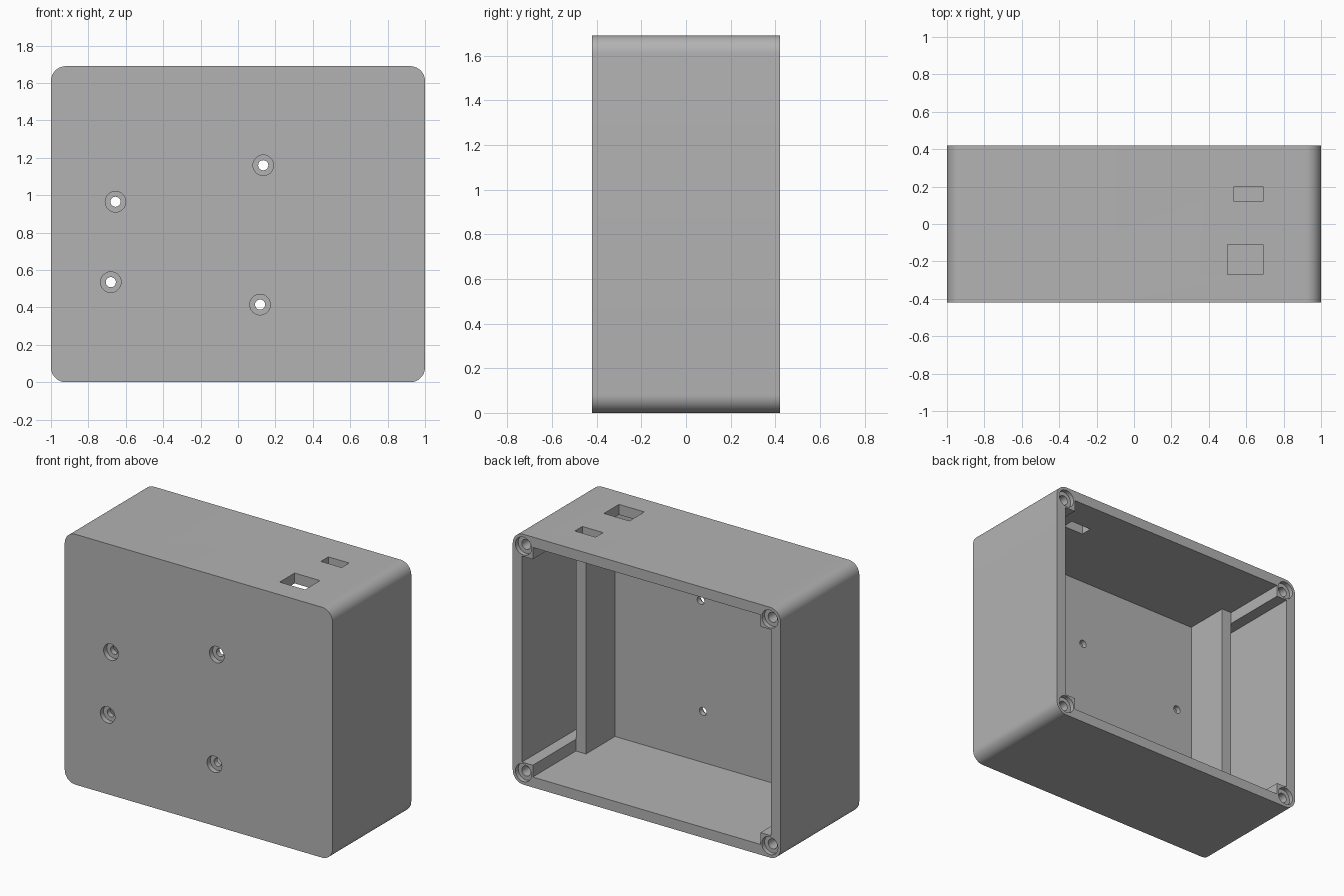
import bpy, bmesh, math
from math import sin, cos, pi

if "Cube" in bpy.data.objects:
    bpy.data.objects.remove(bpy.data.objects["Cube"], do_unlink=True)

W, D, H = 1.0, 0.42, 1.69      # half width, half depth, height
R, WALL, POST = 0.08, 0.07, 0.15

grey = bpy.data.materials.new("plain grey")
grey.use_nodes = True
grey.diffuse_color = (0.45, 0.45, 0.45, 1)
grey.node_tree.nodes["Principled BSDF"].inputs["Base Color"].default_value = (0.45, 0.45, 0.45, 1)


def extrude(name, outline, y0, y1):
    """Extrude an (x, z) outline along y."""
    bm = bmesh.new()
    face = bm.faces.new([bm.verts.new((x, y0, z)) for x, z in outline])
    new = bmesh.ops.extrude_face_region(bm, geom=[face])["geom"]
    bmesh.ops.translate(bm, vec=(0, y1 - y0, 0),
                        verts=[g for g in new if isinstance(g, bmesh.types.BMVert)])
    bmesh.ops.recalc_face_normals(bm, faces=bm.faces)
    mesh = bpy.data.meshes.new(name)
    bm.to_mesh(mesh)
    bm.free()
    mesh.materials.append(grey)
    ob = bpy.data.objects.new(name, mesh)
    bpy.context.collection.objects.link(ob)
    return ob


def arc(cx, cz, r, start, sweep, n):
    return [(cx + r * cos(start + sweep * i / n), cz + r * sin(start + sweep * i / n))
            for i in range(n + 1)]


def rect(x0, x1, z0, z1):
    return [(x0, z0), (x1, z0), (x1, z1), (x0, z1)]


def activate(ob):
    bpy.ops.object.select_all(action='DESELECT')
    ob.select_set(True)
    bpy.context.view_layer.objects.active = ob


def cut(target, cutter):
    mod = target.modifiers.new("cut", 'BOOLEAN')
    mod.operation = 'DIFFERENCE'
    mod.solver = 'EXACT'
    mod.object = cutter
    cutter.hide_render = True
    activate(target)
    bpy.ops.object.modifier_apply(modifier=mod.name)
    bpy.data.objects.remove(cutter, do_unlink=True)


def drill(target, x, z, r, y0, y1):
    cut(target, extrude("drill", arc(x, z, r, 0, 2 * pi, 32)[:-1], y0, y1))


# Rounded box
corners = [(W - R, H - R), (R - W, H - R), (R - W, R), (W - R, R)]
outline = []
for i, (x, z) in enumerate(corners):
    outline += arc(x, z, R, i * pi / 2, pi / 2, 12)
shell = extrude("case_shell", outline, -D, D)

# Cavity open at the back, leaving a square post in every corner
xi, xp = W - WALL, W - POST
cavity = [(xp, WALL), (xp, POST), (xi, POST),
          (xi, H - POST), (xp, H - POST), (xp, H - WALL)]
cavity += [(-x, z) for x, z in reversed(cavity)]
cut(shell, extrude("cavity", cavity, WALL - D, D + 0.1))

# Stepped screw holes in the corner posts
for x, z in corners:
    drill(shell, x, z, 0.06, D - 0.03, D + 0.1)
    drill(shell, x, z, 0.033, D - 0.35, D + 0.1)

# Counterbored mounting holes through the front wall
for x, z in [(-0.655, 0.965), (-0.68, 0.535), (0.135, 1.16), (0.118, 0.415)]:
    drill(shell, x, z, 0.055, -D - 0.1, 0.035 - D)
    drill(shell, x, z, 0.027, -D - 0.1, WALL - D + 0.1)

# Two rectangular ports in the top wall
for x0, x1, y0, y1 in [(0.50, 0.69, -0.27, -0.11), (0.535, 0.69, 0.12, 0.2)]:
    cut(shell, extrude("port", rect(x0, x1, H - 0.12, H + 0.1), y0, y1))

activate(shell)
bpy.ops.object.shade_smooth_by_angle(angle=math.radians(30))

# Upright ribs beside both side walls
for side, name in [(1, "left_rib"), (-1, "right_rib")]:
    xs = sorted((side * 0.775, side * xp))
    extrude(name, rect(xs[0], xs[1], WALL, H - WALL), WALL - D, -0.04)
